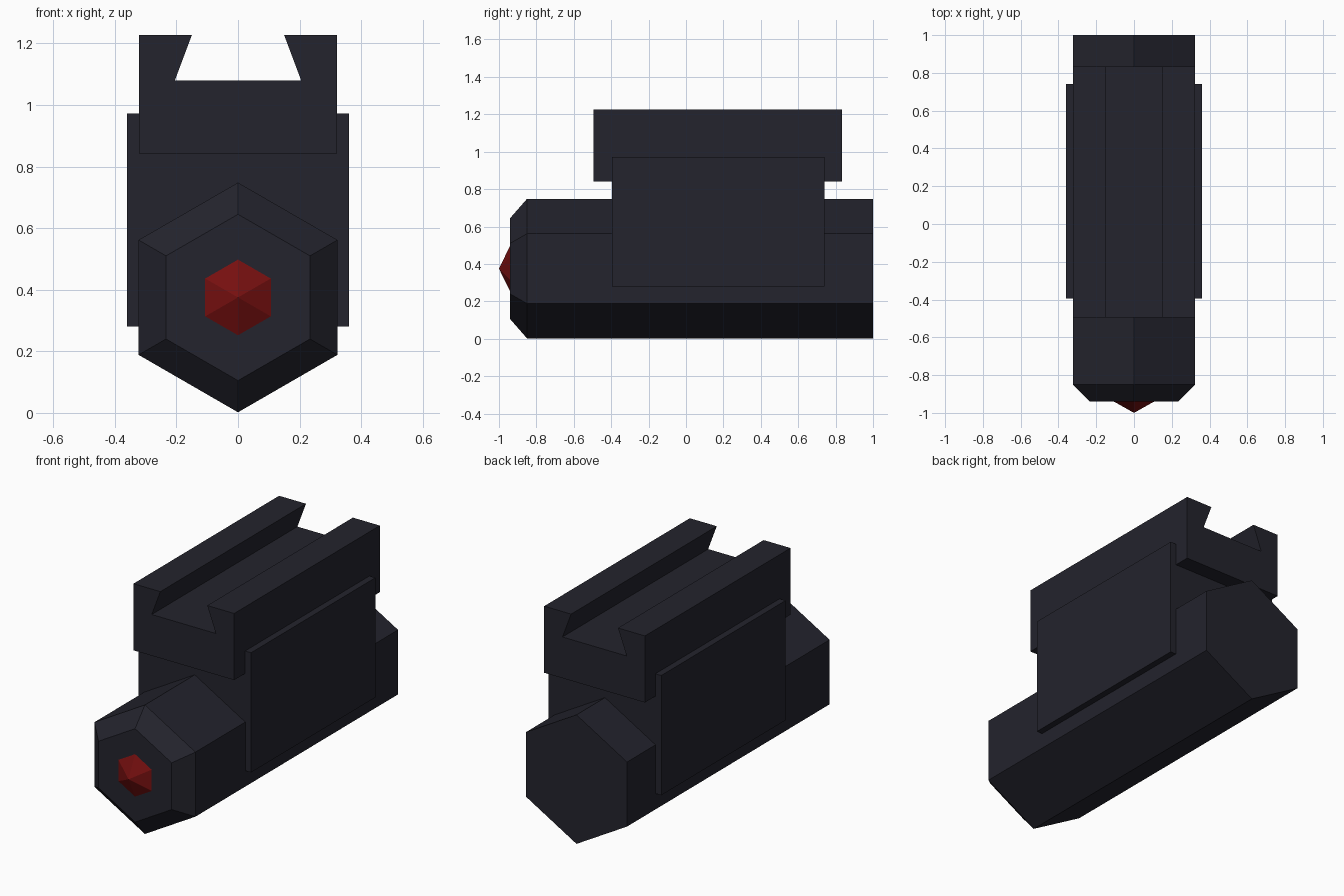
import bpy, bmesh, math

if "Cube" in bpy.data.objects:
    bpy.data.objects.remove(bpy.data.objects["Cube"])

def material(name, rgb):
    m = bpy.data.materials.new(name)
    m.diffuse_color = (*rgb, 1)
    m.use_nodes = True
    m.node_tree.nodes["Principled BSDF"].inputs["Base Color"].default_value = m.diffuse_color
    return m

black = material("matte black", (0.017, 0.017, 0.026))
red = material("lens red", (0.18, 0.005, 0.005))

def loft(name, rings, mat):
    """Join rings of (x, y, z) points into a capped solid; a one-point ring is a tip."""
    bm = bmesh.new()
    vs = [[bm.verts.new(p) for p in r] for r in rings]
    for a, b in zip(vs, vs[1:]):
        n = max(len(a), len(b))
        for i in range(n):
            j = (i + 1) % n
            if len(a) == 1:
                bm.faces.new((a[0], b[j], b[i]))
            else:
                bm.faces.new((a[i], a[j], b[j], b[i]))
    for r in (vs[0], vs[-1]):
        if len(r) > 2:
            bm.faces.new(r)
    bmesh.ops.recalc_face_normals(bm, faces=bm.faces)
    me = bpy.data.meshes.new(name)
    bm.to_mesh(me)
    bm.free()
    me.materials.append(mat)
    ob = bpy.data.objects.new(name, me)
    bpy.context.collection.objects.link(ob)
    return ob

def hexagon(r, y, zc=0.375):
    return [(r * math.sin(k * math.pi / 3), y, zc + r * math.cos(k * math.pi / 3))
            for k in range(6)]

def extrude(name, profile, y0, y1, mat):
    return loft(name, [[(x, y, z) for x, z in profile] for y in (y0, y1)], mat)

# Hexagonal barrel with chamfered front
loft("barrel", [hexagon(0.27, -0.94), hexagon(0.373, -0.85), hexagon(0.373, 1.0)], black)

# Faceted red lens
loft("lens", [[(0, -1.0, 0.375)], hexagon(0.127, -0.938)], red)

# Saddle block joining barrel and rail
extrude("saddle_block", [(-0.36, 0.28), (0.36, 0.28), (0.36, 0.972), (-0.36, 0.972)],
        -0.395, 0.74, black)

# Rail mount with dovetail groove
half = [(0.322, 0.842), (0.322, 1.227), (0.15, 1.227), (0.205, 1.08)]
extrude("rail_mount", half + [(-x, z) for x, z in reversed(half)], -0.495, 0.835, black)
